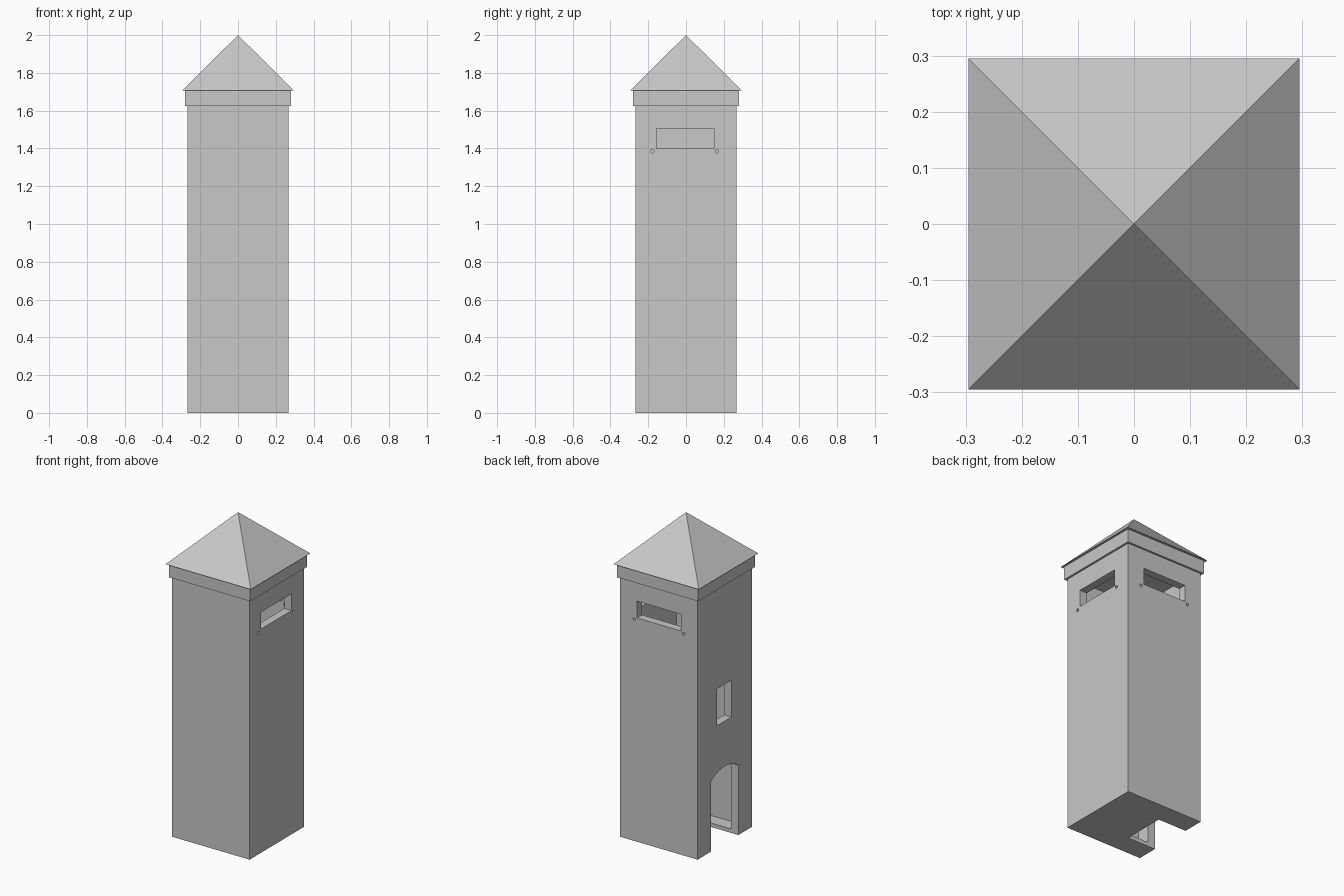
import bpy
import bmesh
import math
from mathutils import Matrix, Vector

HALF = 0.268      # half width of the tower
WALL = 0.05       # wall thickness
TOP = 1.625       # top of the plain walls

cube = bpy.data.objects.get("Cube")
if cube:
    bpy.data.objects.remove(cube, do_unlink=True)

stone = bpy.data.materials.new("light_grey_stone")
stone.use_nodes = True
GREY = (0.58, 0.58, 0.58, 1)
stone.diffuse_color = GREY
stone.node_tree.nodes["Principled BSDF"].inputs["Base Color"].default_value = GREY


def finish(name, bm):
    bmesh.ops.recalc_face_normals(bm, faces=bm.faces)
    mesh = bpy.data.meshes.new(name)
    bm.to_mesh(mesh)
    bm.free()
    mesh.materials.append(stone)
    obj = bpy.data.objects.new(name, mesh)
    bpy.context.collection.objects.link(obj)
    return obj


def box(name, low, high):
    low, high = Vector(low), Vector(high)
    bm = bmesh.new()
    bmesh.ops.create_cube(bm, size=1)
    bmesh.ops.scale(bm, vec=high - low, verts=bm.verts)
    bmesh.ops.translate(bm, vec=(low + high) / 2, verts=bm.verts)
    return finish(name, bm)


def prism_x(name, outline, x0, x1):
    """Extrude a (y, z) outline along x."""
    bm = bmesh.new()
    face = bm.faces.new([bm.verts.new((x0, y, z)) for y, z in outline])
    ext = bmesh.ops.extrude_face_region(bm, geom=[face])
    moved = [v for v in ext["geom"] if isinstance(v, bmesh.types.BMVert)]
    bmesh.ops.translate(bm, vec=(x1 - x0, 0, 0), verts=moved)
    return finish(name, bm)


def circle(y, z, r, n=12):
    return [(y + r * math.cos(2 * math.pi * i / n),
             z + r * math.sin(2 * math.pi * i / n)) for i in range(n)]


def carve(target, cutters):
    for cutter in cutters:
        mod = target.modifiers.new("cut", "BOOLEAN")
        mod.operation = "DIFFERENCE"
        mod.solver = "EXACT"
        mod.object = cutter
    graph = bpy.context.evaluated_depsgraph_get()
    mesh = bpy.data.meshes.new_from_object(target.evaluated_get(graph))
    target.modifiers.clear()
    target.data = mesh
    for cutter in cutters:
        bpy.data.objects.remove(cutter, do_unlink=True)


# Hollow shaft with a thin floor
shaft = box("tower_walls", (-HALF, -HALF, 0), (HALF, HALF, TOP))
inner = HALF - WALL
cutters = [box("cavity", (-inner, -inner, 0.025), (inner, inner, TOP - 0.02))]

# Viewing slots, each with two small holes, on the +x and back walls
for angle, shift in ((0, -0.005), (math.pi / 2, 0)):
    pieces = [box("slot", (0.15, shift - 0.152, 1.4), (0.4, shift + 0.152, 1.505))]
    for side in (-1, 1):
        pieces.append(prism_x("hole", circle(1.5 * shift + side * 0.171, 1.385, 0.009),
                              0.15, 0.4))
    for piece in pieces:
        piece.data.transform(Matrix.Rotation(angle, 4, "Z"))
    cutters += pieces

# Window in the -x wall
cutters.append(box("window", (-0.4, -0.066, 0.765), (-0.15, 0.074, 0.995)))

# Arched doorway, notched into the floor
HALF_DOOR, SPRING, RISE = 0.135, 0.437, 0.045
radius = (HALF_DOOR ** 2 + RISE ** 2) / (2 * RISE)
sweep = math.asin(HALF_DOOR / radius)
arch = [(-HALF_DOOR, -0.1), (HALF_DOOR, -0.1)]
for i in range(13):
    a = sweep * (1 - i / 6)
    arch.append((radius * math.sin(a), SPRING + RISE - radius + radius * math.cos(a)))
cutters.append(prism_x("doorway", arch, -0.4, -0.07))
carve(shaft, cutters)

# Cornice band under the roof
BAND = 0.281
box("cornice_band", (-BAND, -BAND, TOP), (BAND, BAND, 1.708))

# Pyramid roof
EAVE, BASE = 0.295, 1.708
bm = bmesh.new()
rim = [bm.verts.new((x * EAVE, y * EAVE, BASE))
       for x, y in ((-1, -1), (1, -1), (1, 1), (-1, 1))]
apex = bm.verts.new((0, 0, 2))
bm.faces.new(rim[::-1])
for i in range(4):
    bm.faces.new((rim[i], rim[(i + 1) % 4], apex))
finish("pyramid_roof", bm)
